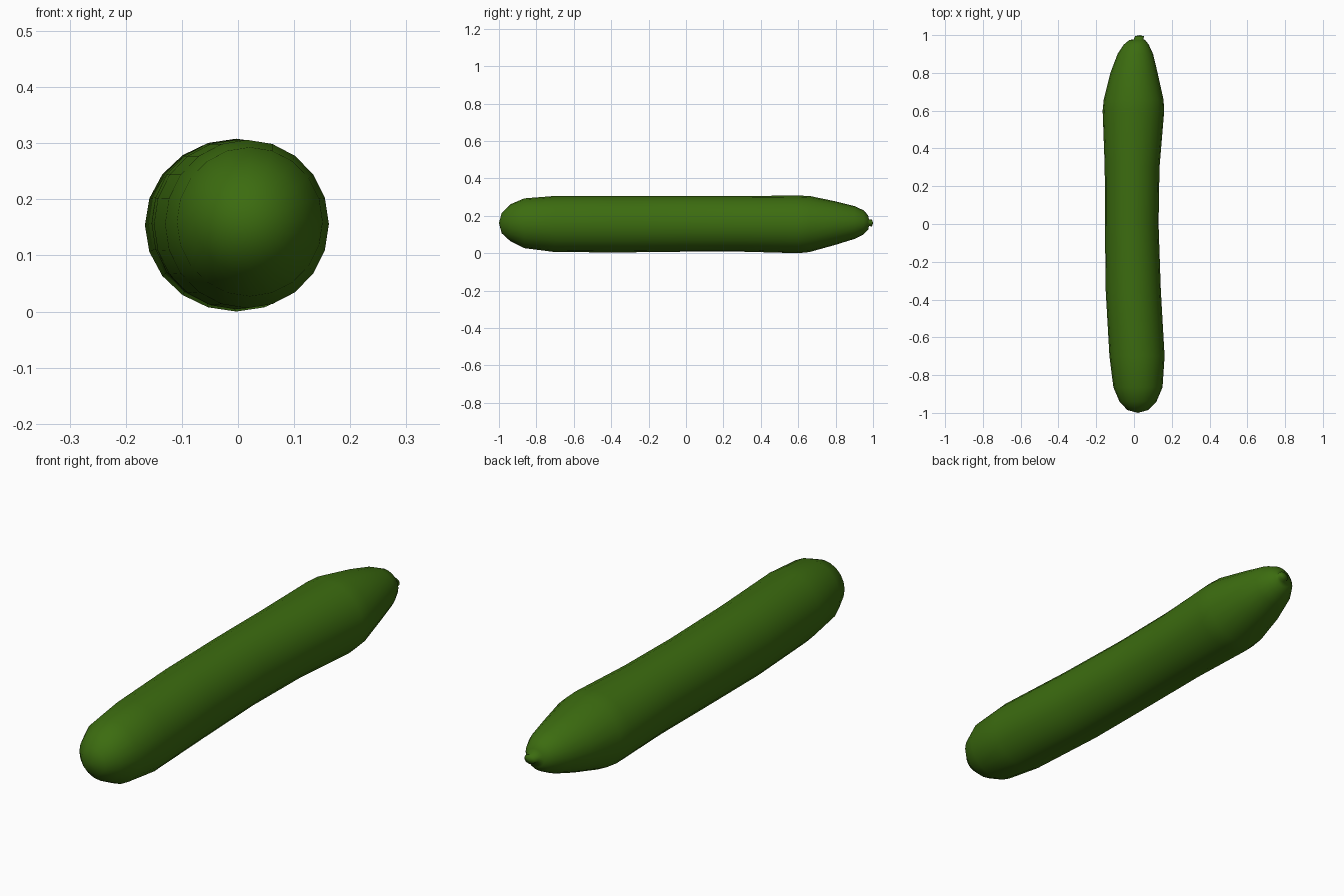
import bpy, bmesh, math

SIDES = 20
# Rings along the length: y, centre x, centre z, radius x, radius z
RINGS = [
    (-0.985, 0.020, 0.165, 0.055, 0.055),
    (-0.940, 0.021, 0.167, 0.098, 0.098),
    (-0.865, 0.021, 0.164, 0.130, 0.133),
    (-0.700, 0.016, 0.160, 0.146, 0.150),
    (-0.350, -0.004, 0.159, 0.146, 0.151),
    (0.000, -0.012, 0.161, 0.142, 0.149),
    (0.300, -0.010, 0.161, 0.145, 0.149),
    (0.600, -0.003, 0.158, 0.163, 0.154),
    (0.660, -0.002, 0.160, 0.158, 0.150),
    (0.800, 0.000, 0.165, 0.125, 0.116),
    (0.900, 0.007, 0.168, 0.094, 0.088),
    (0.950, 0.012, 0.169, 0.066, 0.064),
    (0.974, 0.017, 0.168, 0.042, 0.038),
    (0.978, 0.024, 0.167, 0.025, 0.018),
    (0.994, 0.029, 0.166, 0.024, 0.019),
]

green = bpy.data.materials.new("cucumber green")
green.diffuse_color = (0.045, 0.15, 0.005, 1)

# Body: lofted rings with a rounded end and a small stem nub
bm = bmesh.new()
loops = []
for y, cx, cz, rx, rz in RINGS:
    loops.append([bm.verts.new((cx + rx * math.cos(2 * math.pi * i / SIDES), y,
                                cz + rz * math.sin(2 * math.pi * i / SIDES)))
                  for i in range(SIDES)])
for a, b in zip(loops, loops[1:]):
    for i in range(SIDES):
        j = (i + 1) % SIDES
        bm.faces.new((a[i], a[j], b[j], b[i]))

# Closed ends
for loop, tip in ((loops[0], (0.02, -1, 0.165)), (loops[-1], (0.031, 1, 0.166))):
    v = bm.verts.new(tip)
    for i in range(SIDES):
        bm.faces.new((loop[i], loop[(i + 1) % SIDES], v))
low = min(v.co.z for v in bm.verts)
for v in bm.verts:
    v.co.z -= low
bmesh.ops.recalc_face_normals(bm, faces=bm.faces)
for f in bm.faces:
    f.smooth = True

mesh = bpy.data.meshes.new("cucumber")
bm.to_mesh(mesh)
bm.free()
mesh.materials.append(green)
bpy.context.collection.objects.link(bpy.data.objects.new("cucumber", mesh))
